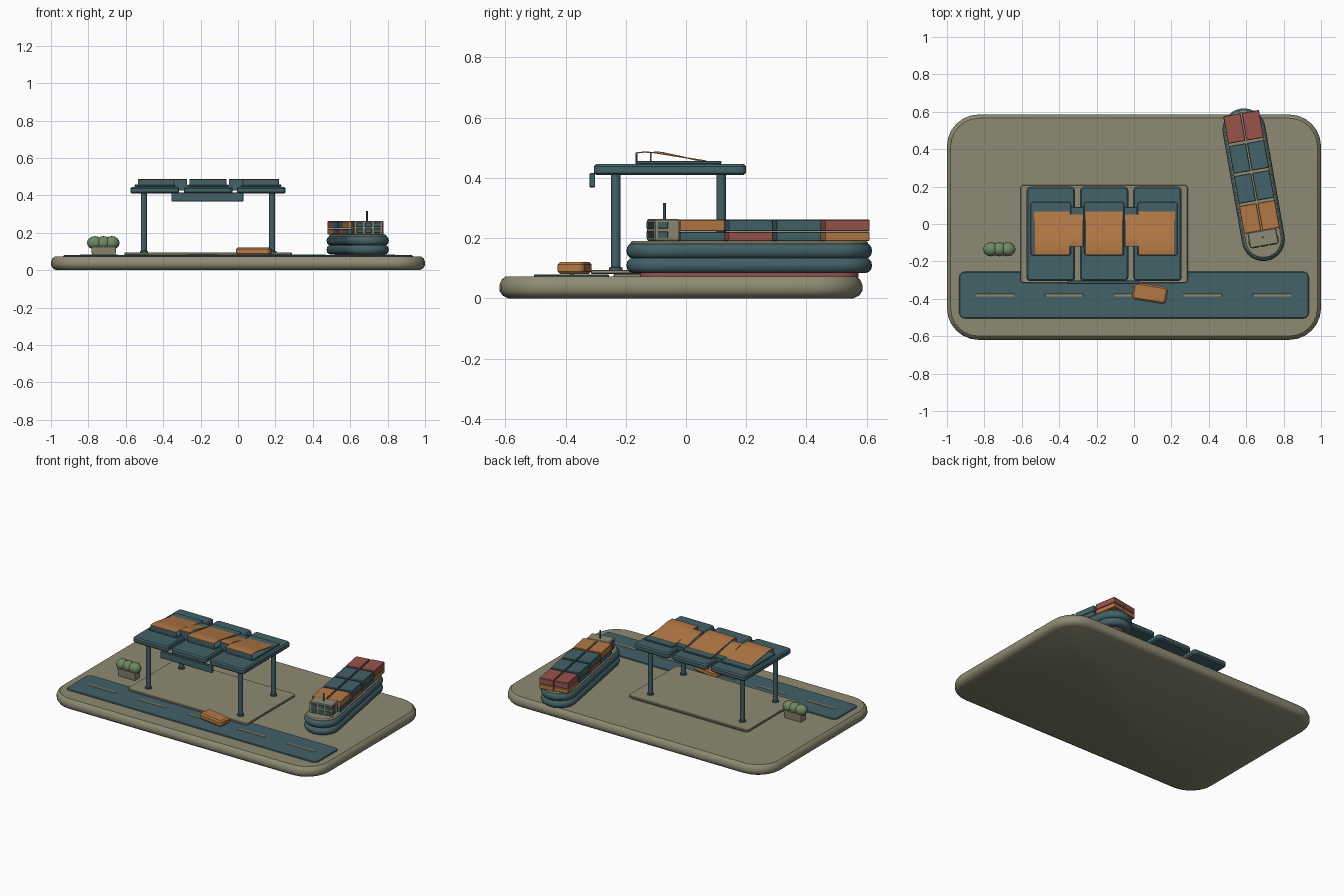
import bpy, math
from mathutils import Matrix, Vector

cube = bpy.data.objects.get("Cube")
if cube:
    bpy.data.objects.remove(cube, do_unlink=True)


def material(name, rgb):
    m = bpy.data.materials.new(name)
    m.use_nodes = True
    color = (*rgb, 1)
    m.diffuse_color = color
    m.node_tree.nodes["Principled BSDF"].inputs["Base Color"].default_value = color
    return m


KHAKI = material("khaki", (0.27, 0.26, 0.17))
TEAL = material("teal", (0.056, 0.122, 0.138))
ORANGE = material("orange", (0.45, 0.19, 0.06))
RED = material("brick red", (0.31, 0.09, 0.072))
GREEN = material("leaf green", (0.16, 0.25, 0.12))


def make(name, verts, faces, mat, place=None, smooth=False):
    me = bpy.data.meshes.new(name)
    me.from_pydata(verts, [], faces)
    me.materials.append(mat)
    ob = bpy.data.objects.new(name, me)
    bpy.context.collection.objects.link(ob)
    if place:
        ob.matrix_world = place
    if smooth:
        bpy.ops.object.select_all(action='DESELECT')
        ob.select_set(True)
        bpy.context.view_layer.objects.active = ob
        bpy.ops.object.shade_smooth_by_angle(angle=math.radians(35))
    return ob


def loft(name, center, size, radius, rings, mat, place=None, steps=6, smooth=False):
    """Rounded rectangle lofted through rings of (inset, height)."""
    verts, n = [], 4 * (steps + 1)
    for inset, z in rings:
        r = max(radius - inset, 0.001)
        hx, hy = size[0] / 2 - inset - r, size[1] / 2 - inset - r
        for q, (sx, sy) in enumerate(((1, 1), (-1, 1), (-1, -1), (1, -1))):
            for i in range(steps + 1):
                a = math.pi / 2 * (q + i / steps)
                verts.append((center[0] + sx * hx + r * math.cos(a),
                              center[1] + sy * hy + r * math.sin(a), z))
    faces = [tuple(reversed(range(n)))]
    for k in range(len(rings) - 1):
        for i in range(n):
            j = (i + 1) % n
            faces.append((k * n + i, k * n + j, (k + 1) * n + j, (k + 1) * n + i))
    faces.append(tuple(range((len(rings) - 1) * n, len(rings) * n)))
    return make(name, verts, faces, mat, place, smooth)


def slab(name, center, size, z0, z1, mat, radius=0.01, bevel=0.004, place=None, steps=3):
    rings = [(bevel, z0), (0, z0 + bevel), (0, z1 - bevel), (bevel, z1)]
    return loft(name, center, size, radius, rings, mat, place, steps)


def bulge(z0, z1, depth, steps=6):
    """Rings of a half-round side."""
    return [(depth * (1 - math.sin(math.pi * i / steps)),
             (z0 + z1) / 2 - (z1 - z0) / 2 * math.cos(math.pi * i / steps))
            for i in range(steps + 1)]


def rotated(x, y, degrees):
    return Matrix.Translation((x, y, 0)) @ Matrix.Rotation(math.radians(degrees), 4, 'Z')


# Ground and road
loft("ground", (0, -0.017), (2, 1.205), 0.17,
     [(0.03, 0), (0.01, 0.01), (0, 0.025), (0, 0.045), (0.007, 0.062), (0.02, 0.073)],
     KHAKI, steps=6, smooth=True)
slab("road", (0, -0.38), (1.87, 0.25), 0.068, 0.08, TEAL, 0.03)
for i in range(5):
    slab(f"road_dash_{i + 1}", (-0.743 + 0.37 * i, -0.38), (0.205, 0.015),
         0.079, 0.083, KHAKI, 0.002, 0.001)
slab("station_pad", (-0.16, -0.053), (0.895, 0.525), 0.081, 0.095, KHAKI, 0.02, 0.003)
slab("pad_footing", (-0.16, -0.02), (0.86, 0.44), 0.07, 0.082, KHAKI, 0.02, 0.002)

# Canopy legs with feet
for x in (-0.503, 0.183):
    for y in (-0.233, 0.117):
        loft("canopy_leg", (x, y), (0.032, 0.032), 0.016,
             [(-0.006, 0.094), (-0.006, 0.102), (0, 0.104), (0, 0.415)],
             TEAL, steps=4, smooth=True)

# Canopy roof, one panel per bay, with a raised curb on each
for i, x in enumerate((-0.445, -0.16, 0.125)):
    slab("roof_panel", (x, -0.053), (0.26, 0.505), 0.409, 0.446, TEAL, 0.022, 0.008)
    slab("roof_curb", (x, -0.025), (0.215, 0.285), 0.445, 0.457, TEAL, 0.012, 0.003)
for x in (-0.303, -0.018):
    slab("roof_link", (x, -0.015), (0.07, 0.21), 0.425, 0.457, TEAL, 0.004, 0.002)
slab("hanging_sign", (-0.163, -0.311), (0.385, 0.018), 0.368, 0.416, TEAL, 0.004, 0.003)


# Curved sunshades: thin sheets falling from a high front edge to the back
def sunshade(x0, x1, front, back):
    n, verts, faces = 8, [], []
    for i in range(n + 1):
        t = i / n
        y = front + (back - front) * t
        z = 0.485 + 0.03 * min(t * 4, 1) * 0.2 - 0.033 * max(t - 0.12, 0) / 0.88
        for x in (x0, x1):
            verts += [(x, y, z), (x, y, z - 0.004)]
    for i in range(n):
        a, b = 4 * i, 4 * i + 4
        faces += [(a, a + 2, b + 2, b), (a + 1, b + 1, b + 3, a + 3),
                  (a, b, b + 1, a + 1), (a + 2, a + 3, b + 3, b + 2)]
    faces += [(0, 1, 3, 2), (4 * n, 4 * n + 2, 4 * n + 3, 4 * n + 1)]
    make("sunshade", verts, faces, ORANGE, smooth=True)
    slab("sunshade_front", ((x0 + x1) / 2, front + 0.003), (x1 - x0, 0.006),
         0.446, 0.485, TEAL, 0.002, 0.001)


for x0, x1 in ((-0.535, -0.345), (-0.26, -0.062), (0.025, 0.218)):
    sunshade(x0, x1, -0.167, 0.068)
for x0, x1 in ((-0.345, -0.272), (-0.048, 0.025)):
    sunshade(x0, x1, -0.12, 0.05)

# Car
slab("car", (0, 0), (0.185, 0.092), 0.081, 0.121, ORANGE, 0.02, 0.009,
     rotated(0.085, -0.37, -9))

# Planter with three bushes
loft("planter", (-0.718, -0.135), (0.135, 0.06), 0.006,
     [(0.006, 0.072), (0.004, 0.085), (0, 0.125), (0.004, 0.13)], KHAKI, steps=2)
for i in range(3):
    bpy.ops.mesh.primitive_uv_sphere_add(segments=12, ring_count=8, radius=1,
                                         location=(-0.765 + 0.045 * i, -0.135, 0.146))
    bush = bpy.context.object
    bush.name = f"bush_{i + 1}"
    bush.scale = (0.042, 0.038, 0.036)
    bush.data.materials.append(GREEN)
    bpy.ops.object.shade_smooth()

# Cargo ship
SHIP = rotated(0.64, 0.21, 10)
L, W = 0.825, 0.23
loft("keel", (0, 0), (W - 0.09, L - 0.09), (W - 0.09) / 2, [(0, 0.07), (0, 0.088)],
     RED, SHIP, 8, True)
loft("lower_hull", (0, 0), (W, L), W / 2, bulge(0.084, 0.135, 0.022), TEAL, SHIP, 8, True)
loft("upper_hull", (0, 0), (W, L), W / 2, bulge(0.132, 0.184, 0.022), TEAL, SHIP, 8, True)
loft("deck", (0, 0), (W - 0.025, L - 0.025), W / 2 - 0.0125,
     [(0, 0.172), (0.001, 0.184), (0.008, 0.191)], KHAKI, SHIP, 8, True)

# Containers, two across and two high
stacks = ((TEAL, ORANGE), (RED, TEAL), (TEAL, TEAL), (ORANGE, RED))
for row, colors in enumerate(stacks):
    for level, mat in enumerate(colors):
        for side in (-1, 1):
            slab("container", (side * 0.05, -0.175 + 0.163 * row), (0.094, 0.15),
                 (0.19, 0.222)[level], (0.221, 0.262)[level], mat, 0.004, 0.003, SHIP, 2)

# Bridge with windows and mast
slab("bridge", (0, -0.29), (0.155, 0.084), 0.19, 0.264, KHAKI, 0.006, 0.004, SHIP, 2)
for z in (0.2, 0.232):
    for x in (-0.047, 0, 0.047):
        slab("front_window", (x, -0.332), (0.036, 0.006), z, z + 0.022, TEAL, 0.001, 0.001, SHIP, 1)
    for x in (-0.0775, 0.0775):
        slab("side_window", (x, -0.305), (0.006, 0.034), z, z + 0.022, TEAL, 0.001, 0.001, SHIP, 1)
loft("mast", (0, -0.285), (0.01, 0.01), 0.005, [(0, 0.26), (0, 0.316)], TEAL, SHIP, 3, True)
